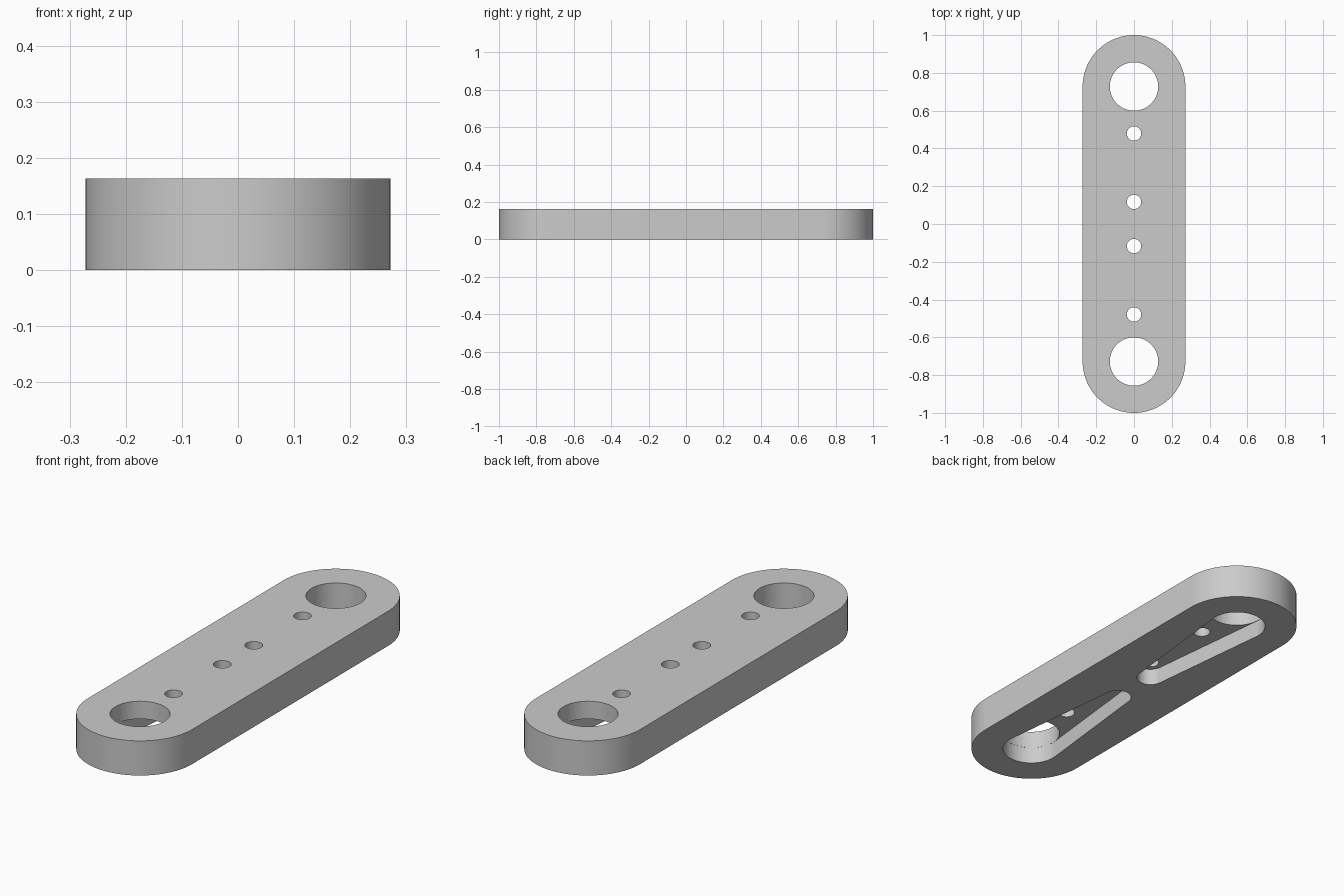
import bpy, bmesh, math

cube = bpy.data.objects.get("Cube")
if cube:
    bpy.data.objects.remove(cube, do_unlink=True)

HEIGHT = 0.163        # plate thickness
POCKET = 0.08         # depth of the underside recesses
END_Y = 0.728         # centre of the rounded ends and large holes
INNER_Y = 0.117       # centre of the inner small holes
SEG = 48

grey = bpy.data.materials.new("grey")
grey.use_nodes = True
grey.diffuse_color = (0.6, 0.6, 0.6, 1)
grey.node_tree.nodes["Principled BSDF"].inputs["Base Color"].default_value = (0.6, 0.6, 0.6, 1)


def arc(y, r, start, end):
    angles = [start + (end - start) * i / SEG for i in range(SEG + 1)]
    return [(r * math.cos(a), y + r * math.sin(a)) for a in angles]


def slot(y_low, r_low, y_high, r_high):
    """Outline of two circles joined by their outer tangents."""
    t = math.asin((r_high - r_low) / (y_high - y_low))
    return arc(y_high, r_high, -t, math.pi + t) + arc(y_low, r_low, math.pi + t, 2 * math.pi - t)


def prism(name, outline, z0, z1):
    bm = bmesh.new()
    face = bm.faces.new([bm.verts.new((x, y, z0)) for x, y in outline])
    top = bmesh.ops.extrude_face_region(bm, geom=[face])["geom"]
    moved = [v for v in top if isinstance(v, bmesh.types.BMVert)]
    bmesh.ops.translate(bm, verts=moved, vec=(0, 0, z1 - z0))
    bmesh.ops.recalc_face_normals(bm, faces=bm.faces)
    mesh = bpy.data.meshes.new(name)
    bm.to_mesh(mesh)
    bm.free()
    mesh.materials.append(grey)
    obj = bpy.data.objects.new(name, mesh)
    bpy.context.collection.objects.link(obj)
    return obj


# Plate with two rounded ends
plate = prism("link_plate", slot(-END_Y, 0.272, END_Y, 0.272), 0, HEIGHT)
bpy.context.view_layer.objects.active = plate
plate.select_set(True)


def cut(outline, z0, z1):
    cutter = prism("cutter", outline, z0, z1)
    cutter.hide_render = True
    mod = plate.modifiers.new("cut", "BOOLEAN")
    mod.operation = "DIFFERENCE"
    mod.solver = "EXACT"
    mod.object = cutter
    bpy.ops.object.modifier_apply(modifier=mod.name)
    bpy.data.objects.remove(cutter, do_unlink=True)


# Tapered recesses in the underside
cut(slot(INNER_Y, 0.062, END_Y, 0.1285), -0.1, POCKET)
cut(slot(-END_Y, 0.1285, -INNER_Y, 0.062), -0.1, POCKET)

# Large end holes and small screw holes, mirrored front to back
for y, radius in ((END_Y, 0.128), (0.479, 0.038), (INNER_Y, 0.038)):
    for side in (-1, 1):
        circle = arc(side * y, radius, 0, 2 * math.pi)[:-1]
        cut(circle, POCKET / 2, HEIGHT + 0.1)

bpy.ops.object.shade_smooth_by_angle(angle=math.radians(30))
